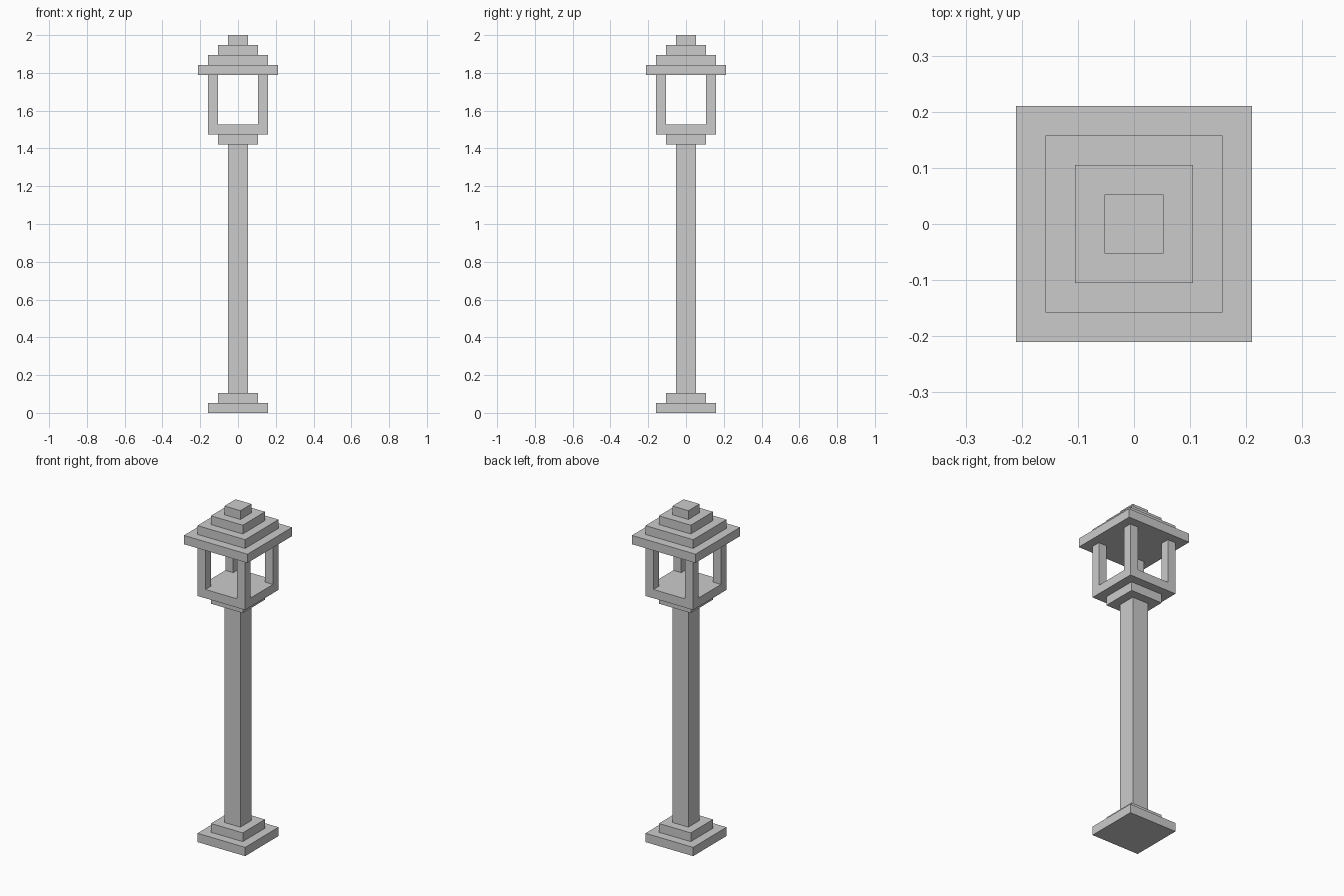
import bpy, bmesh
from mathutils import Matrix, Vector

if "Cube" in bpy.data.objects:
    bpy.data.objects.remove(bpy.data.objects["Cube"])

U = 2 / 38  # block module: the lamp is 38 modules tall


def block(name, half, z0, z1, x=0, y=0):
    """Square block; half width, bottom, top and centre in modules."""
    bm = bmesh.new()
    size = Vector((2 * half, 2 * half, z1 - z0)) * U
    centre = Vector((x, y, (z0 + z1) / 2)) * U
    bmesh.ops.create_cube(bm, size=1, matrix=Matrix.Translation(centre) @ Matrix.Diagonal(size).to_4x4())
    mesh = bpy.data.meshes.new(name)
    bm.to_mesh(mesh)
    bm.free()
    obj = bpy.data.objects.new(name, mesh)
    bpy.context.collection.objects.link(obj)
    return obj


# Stepped foot and pole
block("base_plate", 3, 0, 1)
block("base_step", 2, 1, 2)
block("pole", 1, 2, 27)

# Lantern floor on its collar
block("lantern_collar", 2, 27, 28)
block("lantern_floor", 3, 28, 29)

# Four corner posts, open in between
for side_y, sy in (("front", -1), ("back", 1)):
    for side_x, sx in (("left", -1), ("right", 1)):
        block(f"{side_y}_{side_x}_post", 0.5, 29, 34, sx * 2.5, sy * 2.5)

# Stepped roof
for i, name in enumerate(("roof_eave", "roof_lower_step", "roof_upper_step", "roof_cap")):
    block(name, 4 - i, 34 + i, 35 + i)
